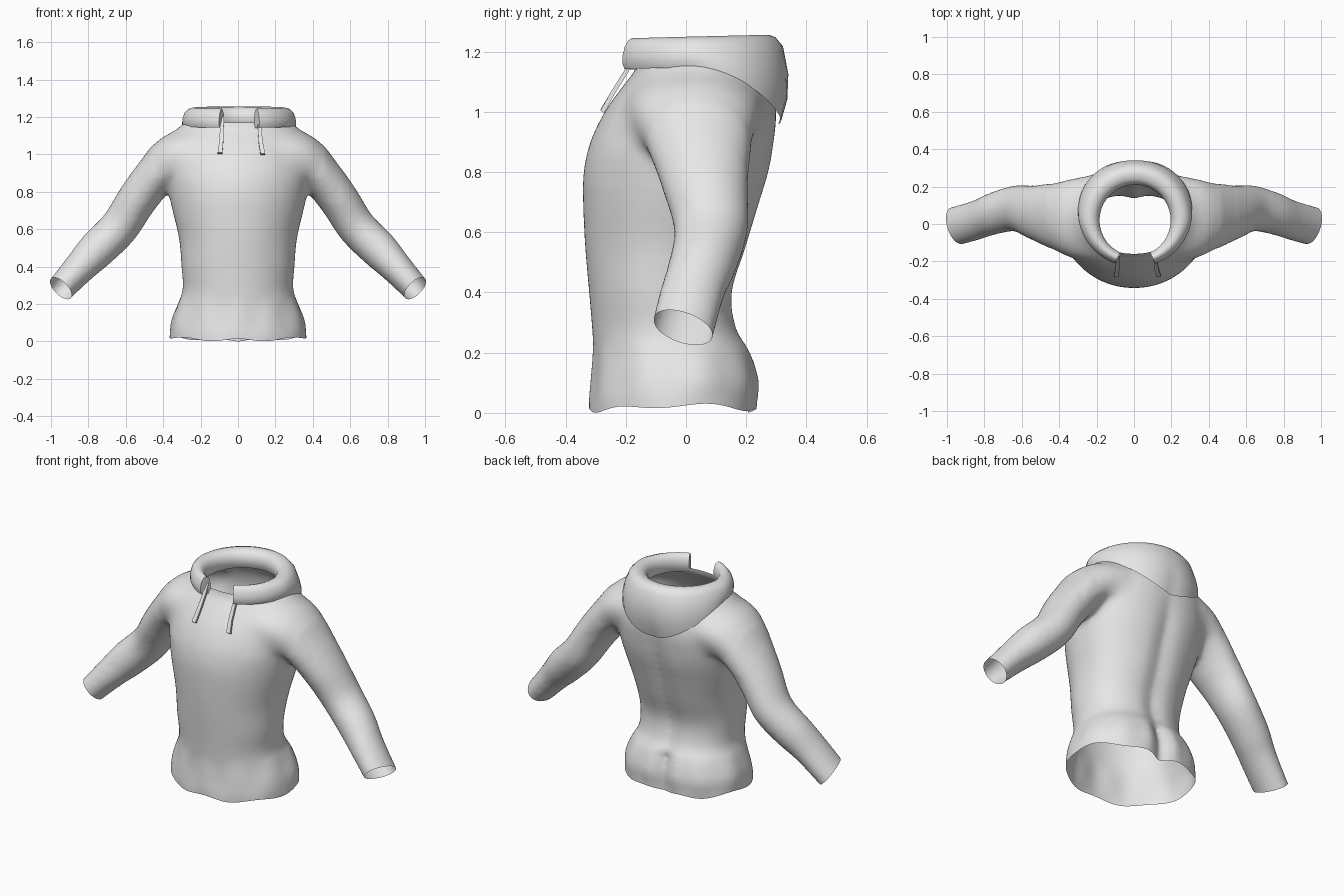
import bpy, bmesh, math
from mathutils import Vector

if "Cube" in bpy.data.objects:
    bpy.data.objects.remove(bpy.data.objects["Cube"])

grey = bpy.data.materials.new("grey_cloth")
grey.diffuse_color = (0.8, 0.8, 0.8, 1)
grey.use_nodes = True
grey.node_tree.nodes["Principled BSDF"].inputs["Base Color"].default_value = grey.diffuse_color


def loft(bm, rings, closed=True, caps=True):
    """Skin a list of point rings with quads, optionally capping both ends."""
    vs = [[bm.verts.new(p) for p in r] for r in rings]
    n = len(vs[0])
    for a, b in zip(vs, vs[1:]):
        for i in range(n if closed else n - 1):
            j = (i + 1) % n
            bm.faces.new((a[i], a[j], b[j], b[i]))
    if caps:
        bm.faces.new(vs[0][::-1])
        bm.faces.new(vs[-1])


def resample(rows, steps=4):
    """Smooth curve through rows of numbers."""
    out = []
    for k in range(len(rows) - 1):
        quad = (rows[max(k - 1, 0)], rows[k], rows[k + 1], rows[min(k + 2, len(rows) - 1)])
        for i in range(steps):
            t = i / steps
            out.append([.5 * (2 * b + (c - a) * t + (2 * a - 5 * b + 4 * c - d) * t * t
                              + (3 * b - a - 3 * c + d) * t ** 3) for a, b, c, d in zip(*quad)])
    return out + [list(rows[-1])]


def make_object(name, bm, angle=60):
    bmesh.ops.recalc_face_normals(bm, faces=bm.faces[:])
    me = bpy.data.meshes.new(name)
    bm.to_mesh(me)
    bm.free()
    me.materials.append(grey)
    ob = bpy.data.objects.new(name, me)
    bpy.context.collection.objects.link(ob)
    for o in bpy.context.selected_objects:
        o.select_set(False)
    ob.select_set(True)
    bpy.context.view_layer.objects.active = ob
    bpy.ops.object.shade_smooth_by_angle(angle=math.radians(angle))
    return ob


# Torso rings: height, half width, front y, back y
TORSO = [(-.08, .365, -.32, .240), (.02, .366, -.322, .244), (.10, .357, -.314, .248),
         (.20, .322, -.308, .220), (.28, .295, -.312, .174), (.40, .302, -.322, .159),
         (.55, .315, -.335, .205), (.70, .350, -.342, .25), (.80, .372, -.340, .28),
         (.90, .390, -.318, .296), (1.0, .395, -.270, .303), (1.08, .38, -.214, .285),
         (1.14, .325, -.168, .25), (1.18, .27, -.158, .235), (1.24, .23, -.155, .22)]

# Sleeve sections: centre x, y, z, half thickness, half depth
SLEEVE = [(.18, .03, 1.02, .13, .24), (.33, .03, .982, .137, .218), (.435, .043, .892, .114, .178),
          (.54, .062, .757, .107, .145), (.635, .083, .61, .104, .123), (.755, .055, .49, .102, .114),
          (.845, .02, .395, .087, .108), (.95, -.01, .28, .075, .107), (1.06, -.04, .16, .072, .106)]

body = bmesh.new()
N = 64
rings = []
for z, w, yf, yb in resample(TORSO):
    ring = []
    for i in range(N):
        a = 2 * math.pi * i / N
        c, s = math.cos(a), math.sin(a)
        mid, half = (yf + yb) / 2, (yb - yf) / 2
        # flatter back, rounding off towards the neck
        e = .85 + .15 * min(1, max(0, (z - .95) * 8)) if s > 0 else 1
        x = w * math.copysign(abs(c) ** e, c)
        y = mid + half * math.copysign(abs(s) ** e, s)
        if s > 0:  # groove down the spine and seat, fading out at the neck
            depth = .045 if z < .22 else .022 * min(1, max(0, (1.05 - z) * 4))
            y -= depth * math.exp(-(x / .05) ** 2)
        ring.append((x, y, z))
    rings.append(ring)
loft(body, rings)

# Sleeves, left and right
for side in (1, -1):
    rows = resample(SLEEVE)
    pts = [Vector(s[:3]) for s in rows]
    rings = []
    for k, (x, y, z, h, d) in enumerate(rows):
        t = pts[min(k + 2, len(pts) - 1)] - pts[max(k - 2, 0)]
        up = Vector((-t.z, 0, t.x)).normalized()
        ring = []
        for i in range(32):
            a = 2 * math.pi * i / 32
            p = pts[k] + up * h * math.sin(a) + Vector((0, d * math.cos(a), 0))
            ring.append((side * p.x, p.y, p.z))
        rings.append(ring)
    loft(body, rings)

# Fuse torso and sleeves into one cloth surface
source = make_object("sweatshirt_body", body)
mod = source.modifiers.new("fuse", 'REMESH')
mod.mode = 'VOXEL'
mod.voxel_size = .014
bpy.ops.object.modifier_apply(modifier="fuse")
bm = bmesh.new()
bm.from_mesh(source.data)


def relax(verts, times):
    for _ in range(times):
        bmesh.ops.smooth_vert(bm, verts=verts, factor=.5,
                              use_axis_x=True, use_axis_y=True, use_axis_z=True)


relax(bm.verts[:], 5)
# Blend the shoulder seams
relax([v for v in bm.verts if .88 < v.co.z < 1.15 and .2 < abs(v.co.x) < .46], 30)
relax([v for v in bm.verts if v.co.z > .75 and .15 < abs(v.co.x) < .55], 5)


def cut(co, no):
    bmesh.ops.bisect_plane(bm, geom=bm.verts[:] + bm.edges[:] + bm.faces[:],
                           plane_co=co, plane_no=no, clear_outer=True)


# Open the hem, neck and cuffs
cut((0, 0, 0), (0, 0, -1))
cut((0, 0, 1.17), (0, 0, 1))
for side in (1, -1):
    cut((side * .948, -.01, .284), (side * .70, -.36, -.71))

# Uneven hem, higher at the sides, and soft folds above it
for v in bm.verts:
    a = math.atan2(v.co.y, v.co.x)
    if v.co.z < .24 and abs(v.co.x) < .45:
        fade = 1 - v.co.z / .24
        v.co.z += fade * (.007 * (1 + math.sin(7 * a)) + .018 * math.cos(a) ** 4)
        k = 1 + .010 * math.sin(11 * a) * math.sin(fade * math.pi)
        v.co.x *= k
        v.co.y *= k
bm.to_mesh(source.data)
bm.free()
bpy.ops.object.shade_smooth_by_angle(angle=math.radians(60))

# Hood rolled around the neck, open at the front and hanging to a point behind
hood = bmesh.new()
rings = []
STEPS = 56
for k in range(STEPS + 1):
    a = math.radians(-65 + 310 * k / STEPS)
    c, s = math.cos(a), math.sin(a)
    b = max(s, 0) ** 2
    f = max(-s, 0)
    g = 2 * abs(c) * max(s, 0)  # flare over the back of the shoulders
    lift = .006 * s
    section = [(.205, 1.145), (.192, 1.17), (.19, 1.20), (.20 - .003 * f, 1.228),
               (.22 - .012 * f, 1.244), (.245 + .01 * b - .026 * f, 1.25),
               (.272 + .005 * b - .042 * f, 1.242),
               (.292 + .01 * b - .05 * f, 1.222 - .01 * b),
               (.302 + .018 * b - .052 * f + .008 * g, 1.19 - .07 * b),
               (.302 + .012 * b - .052 * f + .022 * g, 1.165 - .13 * b),
               (.295 - .009 * b - .052 * f + .038 * g, 1.148 - .195 * b)]
    rings.append([(.006 + r * c, .02 + r * s, z + lift) for r, z in section])
loft(hood, rings, closed=False)
make_object("hood", hood)

# Drawstrings hanging from the hood ends
for name, path in (("left_drawstring", [(-.083, -.165, 1.20), (-.086, -.195, 1.14), (-.09, -.245, 1.06), (-.096, -.278, 1.005)]),
                   ("right_drawstring", [(.112, -.165, 1.20), (.115, -.195, 1.14), (.122, -.245, 1.06), (.133, -.278, 1.0)])):
    cord = bmesh.new()
    rings = []
    for k, (x, y, z) in enumerate(path):
        w = .008 + .0015 * k
        rings.append([(x - w, y - .006, z + .004), (x + w, y - .006, z + .004),
                      (x + w, y + .006, z - .004), (x - w, y + .006, z - .004)])
    loft(cord, rings)
    make_object(name, cord, 40)
